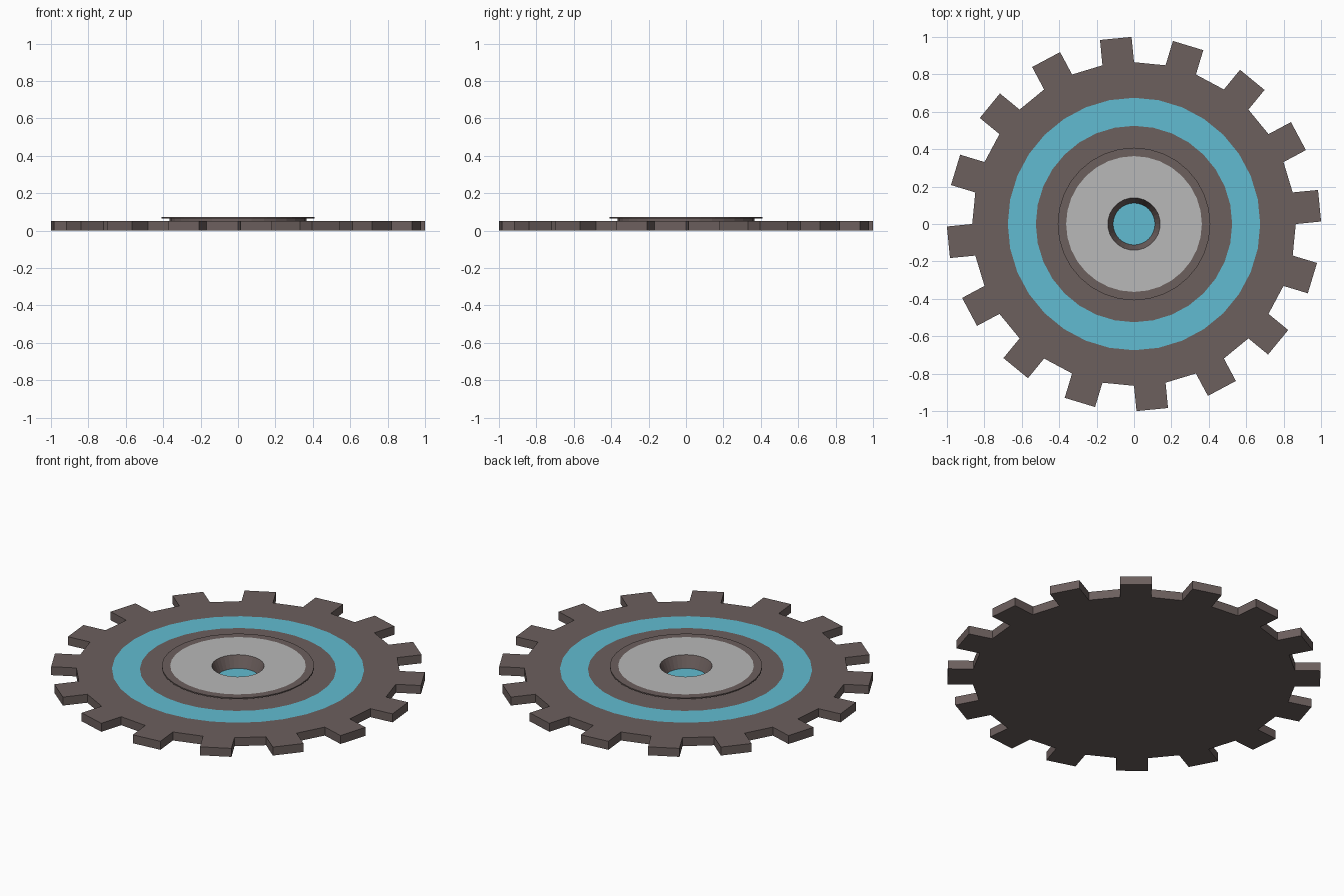
import bpy, bmesh, math

if "Cube" in bpy.data.objects:
    bpy.data.objects.remove(bpy.data.objects["Cube"])

SEG = 32          # sides of every round part
TOOTH = 0.136     # tooth length


def material(name, rgb):
    m = bpy.data.materials.new(name)
    m.diffuse_color = (*rgb, 1)
    m.use_nodes = True
    m.node_tree.nodes["Principled BSDF"].inputs["Base Color"].default_value = m.diffuse_color
    return m


DARK = material("dark_metal", (0.15, 0.115, 0.11))
TEAL = material("teal_paint", (0.12, 0.5, 0.64))
GREY = material("light_metal", (0.48, 0.48, 0.48))


def lathe(name, profile, mat, tooth_radius=None):
    """Revolve an (r, z) profile; optionally push out every other rim face."""
    bm = bmesh.new()
    rings = []
    for r, z in profile:
        if r == 0:
            rings.append([bm.verts.new((0, 0, z))] * SEG)
        else:
            rings.append([bm.verts.new((r * math.cos(math.tau * i / SEG),
                                        r * math.sin(math.tau * i / SEG), z))
                          for i in range(SEG)])
    rims = []
    for k, (a, b) in enumerate(zip(rings, rings[1:])):
        for i in range(SEG):
            j = (i + 1) % SEG
            corners = list(dict.fromkeys((a[i], a[j], b[j], b[i])))
            face = bm.faces.new(corners)
            if tooth_radius and profile[k][0] == profile[k + 1][0] == tooth_radius and i % 2 == 0:
                rims.append(face)
    bm.normal_update()
    if rims:
        for f in bmesh.ops.extrude_discrete_faces(bm, faces=rims)["faces"]:
            f.normal_update()
            bmesh.ops.translate(bm, verts=list(f.verts), vec=f.normal * TOOTH)
    bm.normal_update()
    me = bpy.data.meshes.new(name)
    bm.to_mesh(me)
    bm.free()
    me.materials.append(mat)
    ob = bpy.data.objects.new(name, me)
    bpy.context.collection.objects.link(ob)
    return ob


# toothed plate: underside, rim with teeth, outer top band
lathe("gear_plate", [(0, 0), (0.865, 0), (0.865, 0.05), (0.675, 0.05)], DARK, 0.865)
# flush coloured band and the dark band inside it
lathe("teal_band", [(0.675, 0.05), (0.525, 0.05)], TEAL)
lathe("inner_band", [(0.525, 0.05), (0.365, 0.05)], DARK)
# raised hub with a thin overhanging lip
lathe("hub_lip", [(0.365, 0.05), (0.365, 0.065), (0.408, 0.065),
                  (0.408, 0.072), (0.363, 0.072)], DARK)
lathe("hub_face", [(0.363, 0.072), (0.14, 0.072)], GREY)
# tapered centre hole and its coloured floor
lathe("hole_wall", [(0.14, 0.072), (0.112, 0.004)], DARK)
lathe("hole_floor", [(0.112, 0.004), (0, 0.004)], TEAL)
